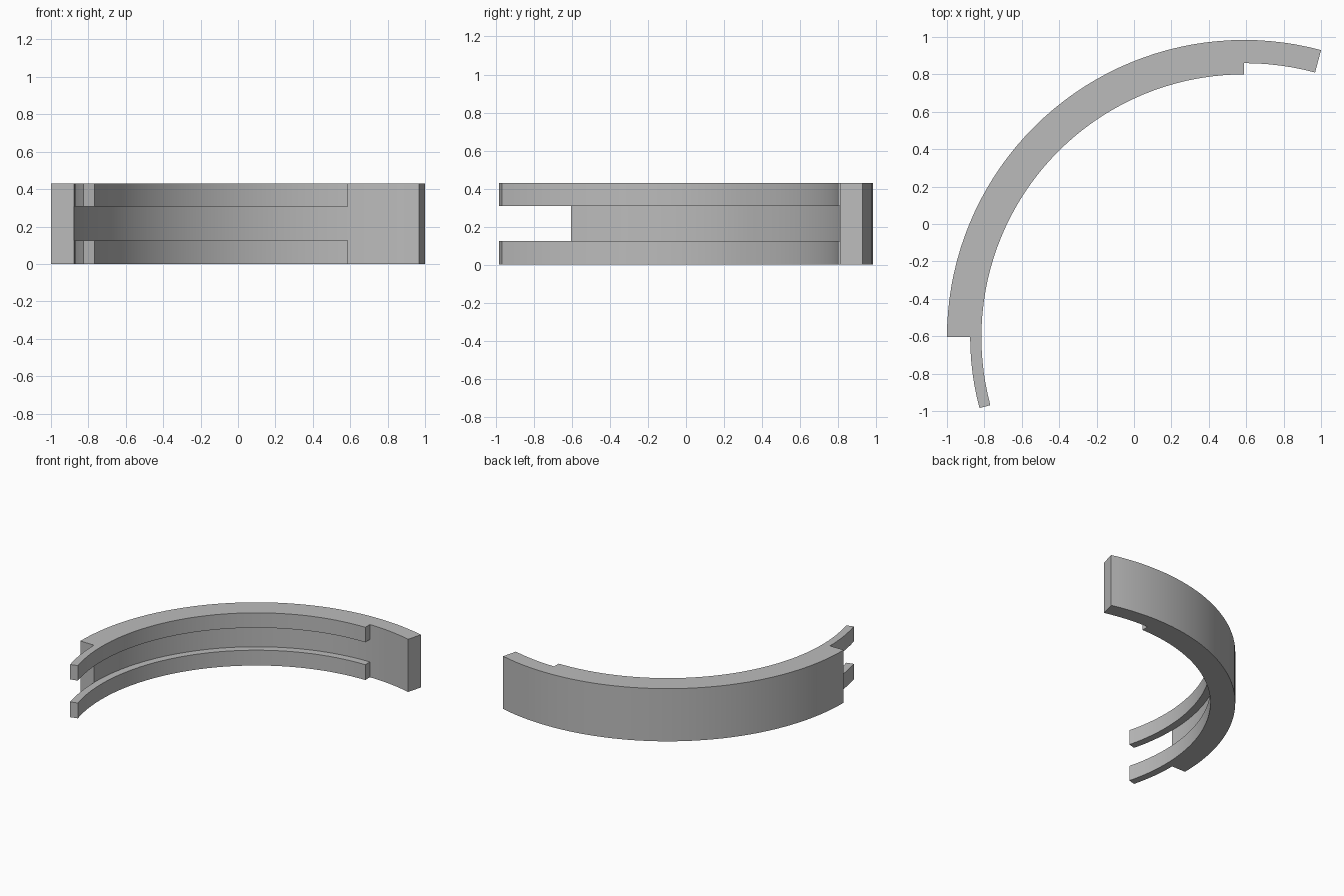
import bpy, bmesh, math

cube = bpy.data.objects.get("Cube")
if cube:
    bpy.data.objects.remove(cube, do_unlink=True)

CENTER_X, CENTER_Y = 0.589, -0.605
RADII = [1.405, 1.465, 1.589]          # rail inside, wall inside, wall outside
LEVELS = [0.0, 0.125, 0.308, 0.43]     # lower rail, groove, upper rail
STEP = 2.5
ANGLES = [75 + STEP * i for i in range(49)]

# One flat grey
grey = bpy.data.materials.new("plain grey")
grey.use_nodes = True
color = (0.5, 0.5, 0.5, 1)
grey.diffuse_color = color
grey.node_tree.nodes["Principled BSDF"].inputs["Base Color"].default_value = color


def is_solid(cell):
    """Outer wall spans 75-180 degrees, the two inner rails span 90-195."""
    r, a, z = cell
    if not (0 <= r < 2 and 0 <= a < len(ANGLES) - 1 and 0 <= z < 3):
        return False
    middle = ANGLES[a] + STEP / 2
    if r == 1:
        return middle < 180
    return middle > 90 and z != 1


bm = bmesh.new()
verts = {}


def vert(key):
    if key not in verts:
        r, a, z = RADII[key[0]], math.radians(ANGLES[key[1]]), LEVELS[key[2]]
        verts[key] = bm.verts.new((CENTER_X + r * math.cos(a), CENTER_Y + r * math.sin(a), z))
    return verts[key]


# Skin every exposed side of the solid ring sectors
for r in range(2):
    for a in range(len(ANGLES) - 1):
        for z in range(3):
            cell = (r, a, z)
            if not is_solid(cell):
                continue
            for axis in range(3):
                for side in (0, 1):
                    near = list(cell)
                    near[axis] += 2 * side - 1
                    if is_solid(near):
                        continue
                    u, v = (axis + 1) % 3, (axis + 2) % 3
                    loop = []
                    for du, dv in ((0, 0), (1, 0), (1, 1), (0, 1)):
                        key = list(cell)
                        key[axis] += side
                        key[u] += du
                        key[v] += dv
                        loop.append(vert(tuple(key)))
                    bm.faces.new(loop if side else loop[::-1])

bmesh.ops.recalc_face_normals(bm, faces=bm.faces)
mesh = bpy.data.meshes.new("grooved_arc")
bm.to_mesh(mesh)
bm.free()
mesh.materials.append(grey)
arc = bpy.data.objects.new("grooved_arc", mesh)
bpy.context.collection.objects.link(arc)

# Smooth curved walls with crisp edges
bpy.ops.object.select_all(action="DESELECT")
arc.select_set(True)
bpy.context.view_layer.objects.active = arc
bpy.ops.object.shade_smooth_by_angle(angle=math.radians(30))
